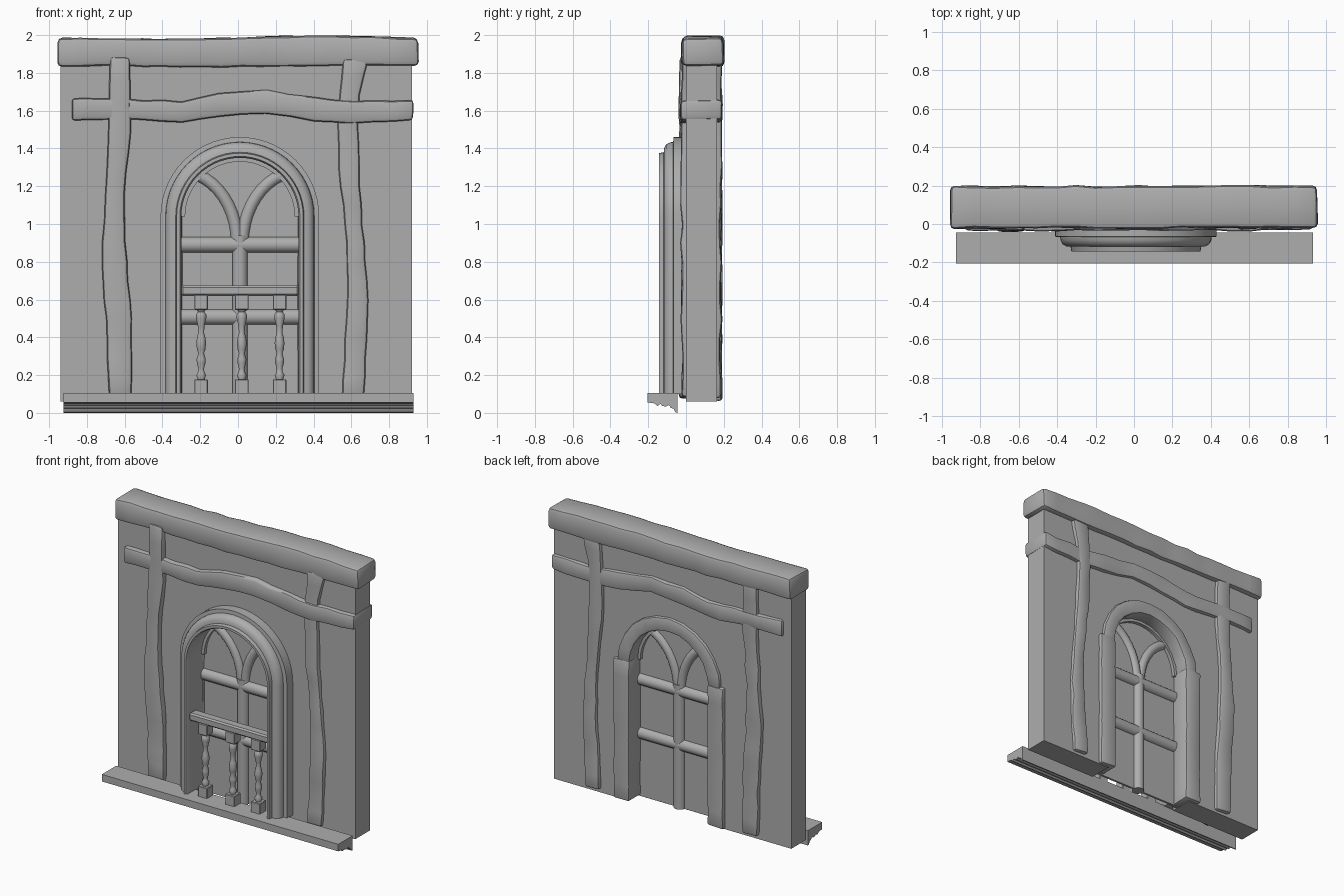
import bpy, bmesh, math, random
from mathutils import Vector

random.seed(4)
cube = bpy.data.objects.get("Cube")
if cube:
    bpy.data.objects.remove(cube)

GREY = (0.42, 0.42, 0.42, 1)
mat = bpy.data.materials.new("plain grey")
mat.use_nodes = True
mat.diffuse_color = GREY
mat.node_tree.nodes["Principled BSDF"].inputs["Base Color"].default_value = GREY

CX, SPRING = 0.01, 1.04   # arch centre line and spring height
INNER = 0.31              # opening half width
BASE = 0.06               # underside of the wall


def finish(name, bm, bevel=0, segments=2, angle=35):
    """Turn a bmesh into a shaded object, optionally rounding its sharp edges."""
    bmesh.ops.recalc_face_normals(bm, faces=bm.faces)
    if bevel:
        sharp = [e for e in bm.edges if e.calc_face_angle(0) > 0.8]
        bmesh.ops.bevel(bm, geom=sharp, offset=bevel, segments=segments,
                        profile=0.5, affect='EDGES', clamp_overlap=True)
    mesh = bpy.data.meshes.new(name)
    bm.to_mesh(mesh)
    bm.free()
    mesh.materials.append(mat)
    obj = bpy.data.objects.new(name, mesh)
    bpy.context.collection.objects.link(obj)
    bpy.ops.object.select_all(action='DESELECT')
    obj.select_set(True)
    bpy.context.view_layer.objects.active = obj
    bpy.ops.object.shade_smooth_by_angle(angle=math.radians(angle))
    return obj


def skin(bm, rings, cap=True, wrap=False):
    """Join rings of points with quads."""
    loops = [[bm.verts.new(p) for p in ring] for ring in rings]
    n = len(loops[0])
    for a, b in zip(loops, loops[1:]):
        for i in range(n):
            j = (i + 1) % n
            bm.faces.new((a[i], a[j], b[j], b[i]))
    if cap:
        bm.faces.new(loops[0])
        bm.faces.new(loops[-1])


def box(name, x, y, z, bevel=0):
    bm = bmesh.new()
    skin(bm, [[(x[0], y[0], h), (x[1], y[0], h), (x[1], y[1], h), (x[0], y[1], h)] for h in z])
    return finish(name, bm, bevel, 1)


def prism(name, outline, place, lo, hi):
    """Extrude a 2D outline between two values of the remaining axis."""
    bm = bmesh.new()
    skin(bm, [[place(p, d) for p in outline] for d in (lo, hi)])
    return finish(name, bm)


def timber(name, axis, stations, y0, y1, rough=0.007, bevel=0.018):
    """Hewn beam through stations (position, low edge, high edge)."""
    pts = []
    for (t, a, b), (u, c, d) in zip(stations, stations[1:]):
        steps = max(1, round(abs(u - t) / 0.11))
        pts += [(t + (u - t) * k / steps, a + (c - a) * k / steps, b + (d - b) * k / steps)
                for k in range(steps)]
    pts.append(stations[-1])

    def wob():
        return random.uniform(-rough, rough)
    rings = []
    for t, lo, hi in pts:
        ring = []
        for s, y in ((lo, y0), (hi, y0), (hi, y1), (lo, y1)):
            s, y = s + wob() * 0.6, y + wob()
            ring.append((t + wob(), y, s) if axis == 'x' else (s, y, t + wob()))
        rings.append(ring)
    bm = bmesh.new()
    skin(bm, rings)
    return finish(name, bm, bevel, 2, 40)


def arch_sweep(name, profile, bottom, steps=28, legs=True, rough=0, bevel=0):
    """Sweep a (radius, y) profile up one jamb, round the arch and down the other."""
    def ring(c, s, z):
        return [(CX + c * (r + random.uniform(-rough, rough)), y + random.uniform(-rough, rough),
                 z + s * r) for r, y in profile]
    rings = [ring(math.cos(a), math.sin(a), SPRING)
             for a in (math.pi * k / steps for k in range(steps + 1))]
    if legs:
        rings = [ring(1, 0, bottom)] + rings + [ring(-1, 0, bottom)]
    bm = bmesh.new()
    skin(bm, rings)
    return finish(name, bm, bevel)


def arch_outline(r, bottom, steps=28):
    arc = [(CX + r * math.cos(math.pi * k / steps), SPRING + r * math.sin(math.pi * k / steps))
           for k in range(steps + 1)]
    return [(CX + r, bottom)] + arc + [(CX - r, bottom)]


def bar(name, points, radius, sides=14):
    """Round bar following a path in the plane of the window."""
    path = [Vector(p) for p in points]
    rings = []
    for i, p in enumerate(path):
        t = (path[min(i + 1, len(path) - 1)] - path[max(i - 1, 0)]).normalized()
        side = t.cross(Vector((0, 1, 0)))
        rings.append([p + radius * (side * math.cos(a) + Vector((0, 1, 0)) * math.sin(a))
                      for a in (math.tau * k / sides for k in range(sides))])
    bm = bmesh.new()
    skin(bm, rings)
    return finish(name, bm)


def xz(p, d):
    return (p[0], d, p[1])


# Wall with its arched opening, and the pane that closes it
wall = [(-0.94, BASE), (-0.94, 1.9), (0.92, 1.9), (0.92, BASE)] + arch_outline(0.35, BASE)
prism("wall", wall, xz, 0, 0.163)
prism("window_pane", arch_outline(0.33, BASE), xz, 0.045, 0.06)

# Timber framing, showing on both faces of the wall
timber("top_beam", 'x', [(-0.955, 1.835, 1.985), (-0.6, 1.835, 1.98), (-0.2, 1.83, 1.98),
                         (0.25, 1.835, 1.995), (0.6, 1.835, 1.995), (0.955, 1.84, 1.985)],
       -0.022, 0.197, 0.006, 0.024)
timber("cross_beam", 'x', [(-0.885, 1.55, 1.665), (-0.6, 1.555, 1.66), (-0.3, 1.535, 1.65),
                           (-0.1, 1.57, 1.69), (0.15, 1.587, 1.707), (0.4, 1.545, 1.67),
                           (0.6, 1.532, 1.648), (0.925, 1.552, 1.656)], -0.033, 0.188)
timber("right_post", 'z', [(0.08, -0.685, -0.565), (0.5, -0.70, -0.565), (0.7, -0.715, -0.58),
                           (0.9, -0.72, -0.595), (1.15, -0.70, -0.6), (1.5, -0.685, -0.565),
                           (1.88, -0.68, -0.57)], -0.036, 0.188)
timber("left_post", 'z', [(0.08, 0.55, 0.67), (0.6, 0.58, 0.69), (0.8, 0.578, 0.675),
                          (1.0, 0.565, 0.66), (1.3, 0.53, 0.64), (1.53, 0.527, 0.635),
                          (1.68, 0.535, 0.645), (1.88, 0.555, 0.69)], -0.024, 0.186)

# Stepped moulding round the front of the opening
moulding = [(INNER, 0.05), (INNER, -0.13), (INNER + 0.008, -0.143), (0.335, -0.143),
            (0.34, -0.118), (0.362, -0.116), (0.381, -0.105), (0.392, -0.085),
            (0.394, -0.068), (0.42, -0.066), (0.42, 0.05)]
arch_sweep("front_arch_moulding", moulding, 0.1)

# Rough timber surround on the back of the opening
arch_sweep("back_arch_surround", [(INNER, 0.04), (INNER, 0.185), (0.405, 0.185), (0.405, 0.04)],
           0, 12, False, 0.004, 0.012)
for name, s in (("back_left_jamb", 1), ("back_right_jamb", -1)):
    inner, outer = CX + s * (INNER - 0.004), CX + s * 0.43
    lo, hi = sorted((inner, outer))
    timber(name, 'z', [(BASE + 0.005, lo, hi), (0.5, lo, hi), (SPRING + 0.02, lo, hi)],
           0.03, 0.19, 0.004, 0.012)

# Window bars and branching tracery
BAR_Y = 0.052
for name, z, r in (("upper_window_bar", 0.89, 0.042), ("lower_window_bar", 0.508, 0.042)):
    bar(name, [(CX - 0.32, BAR_Y, z), (CX + 0.32, BAR_Y, z)], r)
bar("window_mullion", [(CX, BAR_Y, BASE), (CX, BAR_Y, 0.94)], 0.042)
for name, s in (("left_tracery", 1), ("right_tracery", -1)):
    bar(name, [(CX + s * (0.32 - 0.305 * math.cos(a)), BAR_Y, 0.9 + 0.38 * math.sin(a))
               for a in (math.radians(8 * k) for k in range(10))], 0.033)
arch_sweep("window_inner_rim", [(0.29, 0.02), (0.32, 0.02), (0.32, 0.085), (0.29, 0.085)],
           0, 28, False)

# Moulded sill
sill = [(-0.205, 0.105), (-0.045, 0.105), (-0.045, 0), (-0.057, 0.004), (-0.066, 0.022),
        (-0.08, 0.026), (-0.09, 0.042), (-0.105, 0.034), (-0.125, 0.036), (-0.135, 0.048),
        (-0.152, 0.036), (-0.165, 0.05), (-0.205, 0.055)]
prism("sill", sill, lambda p, d: (d, p[0], p[1]), -0.925, 0.93)

# Balustrade
RAIL_Y = -0.085
box("hand_rail", (CX - 0.312, CX + 0.312), (RAIL_Y - 0.036, RAIL_Y + 0.036), (0.62, 0.675), 0.01)
turning = [(0.018, 0.175), (0.026, 0.2), (0.017, 0.215), (0.015, 0.235), (0.023, 0.265),
           (0.024, 0.285), (0.015, 0.315), (0.022, 0.335), (0.026, 0.37), (0.022, 0.40),
           (0.015, 0.425), (0.018, 0.46), (0.027, 0.5), (0.027, 0.52), (0.017, 0.535), (0.026, 0.55)]
for side, x in (("right", -0.195), ("middle", 0.02), ("left", 0.22)):
    for part, z in (("foot", (0.1, 0.178)), ("head", (0.545, 0.625))):
        box(f"{side}_baluster_{part}", (x - 0.036, x + 0.036),
            (RAIL_Y - 0.036, RAIL_Y + 0.036), z, 0.004)
    bm = bmesh.new()
    skin(bm, [[(x + r * math.cos(a), RAIL_Y + r * math.sin(a), z)
               for a in (math.tau * k / 16 for k in range(16))] for r, z in turning])
    finish(f"{side}_baluster_spindle", bm, angle=60)
